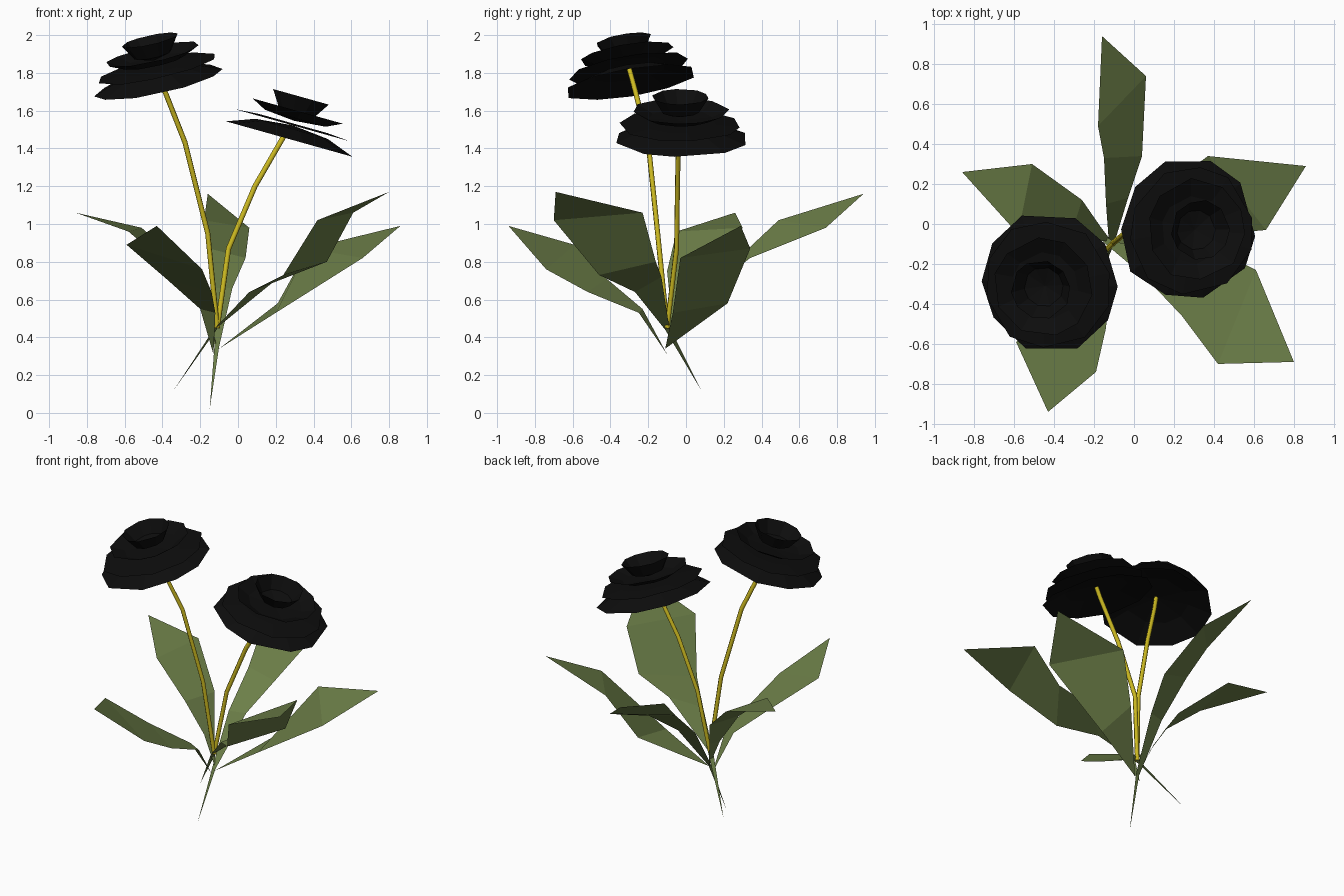
import bpy, math, random
from mathutils import Vector

if "Cube" in bpy.data.objects:
    bpy.data.objects.remove(bpy.data.objects["Cube"])

random.seed(4)


def material(name, rgb):
    m = bpy.data.materials.new(name)
    m.diffuse_color = (*rgb, 1)
    m.use_nodes = True
    m.node_tree.nodes["Principled BSDF"].inputs["Base Color"].default_value = m.diffuse_color
    return m


GREEN = material("leaf_green", (0.15, 0.21, 0.065))
YELLOW = material("stem_yellow", (0.62, 0.5, 0.015))
BLACK = material("petal_black", (0.004, 0.004, 0.004))


def add_mesh(name, verts, faces, mat):
    me = bpy.data.meshes.new(name)
    me.from_pydata(verts, [], faces)
    me.materials.append(mat)
    ob = bpy.data.objects.new(name, me)
    bpy.context.collection.objects.link(ob)
    return ob


def leaf(name, base, pairs, tip):
    """Flat-faced blade: base point, left/right pairs, tip point."""
    verts = [base] + [p for pair in pairs for p in pair] + [tip]
    n = len(pairs)
    faces = [(0, 2, 1)]
    faces += [(2*i+1, 2*i+2, 2*i+4, 2*i+3) for i in range(n - 1)]
    faces.append((2*n-1, 2*n, 2*n+1))
    add_mesh(name, verts, faces, GREEN)


def stem(name, points):
    cu = bpy.data.curves.new(name, 'CURVE')
    cu.dimensions = '3D'
    cu.bevel_depth = 0.014
    cu.bevel_resolution = 1
    sp = cu.splines.new('POLY')
    sp.points.add(len(points) - 1)
    for p, co in zip(sp.points, points):
        p.co = (*co, 1)
    cu.materials.append(YELLOW)
    ob = bpy.data.objects.new(name, cu)
    bpy.context.collection.objects.link(ob)


def flower(name, centre, normal, sides=10):
    """Four nested petal rings: drooping at the bottom, cupped at the top."""
    rot = Vector((0, 0, 1)).rotation_difference(Vector(normal))
    # rim radius, rim height, middle radius, middle height, centre height
    layers = [(0.355, 0.0, 0.2, 0.055, 0.075),
              (0.325, 0.075, 0.19, 0.085, 0.085),
              (0.255, 0.155, 0.17, 0.115, 0.1),
              (0.15, 0.232, 0.1, 0.15, 0.12)]
    verts, faces = [], []
    for k, (r1, z1, r0, z0, zc) in enumerate(layers):
        start = len(verts)
        verts.append((0, 0, zc))
        for i in range(sides):
            a = math.tau * (i + 0.37 * k + random.uniform(-0.15, 0.15)) / sides
            f = random.uniform(0.97, 1.03)
            for r, z in ((r0, z0), (r1 * f, z1)):
                verts.append((r * math.cos(a), r * math.sin(a), z))
        for i in range(sides):
            a, b = start + 1 + 2*i, start + 1 + 2*((i + 1) % sides)
            faces += [(start, a, b), (a, a + 1, b + 1, b)]
    verts = [rot @ Vector(v) + Vector(centre) for v in verts]
    add_mesh(name, verts, faces, BLACK)


# Flowers
flower("left_flower", (-0.42, -0.29, 1.75), (-0.22, -0.17, 1))
flower("right_flower", (0.27, -0.03, 1.45), (0.28, 0, 1))

# Stems
stem("left_stem", [(-0.11, -0.1, 0.45), (-0.16, -0.15, 0.95),
                   (-0.28, -0.2, 1.43), (-0.39, -0.27, 1.71), (-0.43, -0.3, 1.82)])
stem("right_stem", [(-0.11, -0.1, 0.45), (-0.05, -0.05, 0.87),
                    (0.09, -0.045, 1.2), (0.24, -0.04, 1.46), (0.28, -0.03, 1.52)])

# Leaves, two of them with thin root spikes below
leaf("back_leaf", (-0.15, -0.22, 0.02),
     [((-0.125, -0.1, 0.35), (-0.1, -0.1, 0.35)),
      ((-0.14, 0.1, 0.66), (-0.03, 0.13, 0.66)),
      ((-0.15, 0.33, 0.87), (0.04, 0.34, 0.82)),
      ((-0.18, 0.49, 1.02), (0.06, 0.74, 0.98))],
     (-0.16, 0.94, 1.16))
leaf("front_right_leaf", (-0.34, 0.08, 0.12),
     [((-0.13, -0.11, 0.44), (-0.1, -0.09, 0.46)),
      ((0.06, -0.27, 0.64), (0.22, -0.13, 0.72)),
      ((0.24, -0.46, 0.73), (0.47, -0.16, 0.8)),
      ((0.42, -0.7, 1.02), (0.61, -0.23, 1.06))],
     (0.8, -0.69, 1.17))
leaf("right_leaf", (-0.1, -0.11, 0.34),
     [((0.2, -0.07, 0.53), (0.21, 0.22, 0.58)),
      ((0.66, -0.03, 0.82), (0.37, 0.34, 0.87))],
     (0.86, 0.29, 0.99))
leaf("left_leaf", (-0.11, -0.09, 0.35),
     [((-0.2, -0.08, 0.55), (-0.17, -0.01, 0.55)),
      ((-0.33, -0.1, 0.75), (-0.26, 0.12, 0.75)),
      ((-0.58, -0.05, 0.96), (-0.51, 0.3, 0.98))],
     (-0.86, 0.26, 1.06))
leaf("front_left_leaf", (-0.13, -0.1, 0.31),
     [((-0.2, -0.23, 0.55), (-0.12, -0.25, 0.53)),
      ((-0.38, -0.42, 0.71), (-0.14, -0.52, 0.64)),
      ((-0.59, -0.59, 0.89), (-0.19, -0.74, 0.76))],
     (-0.43, -0.94, 0.99))
